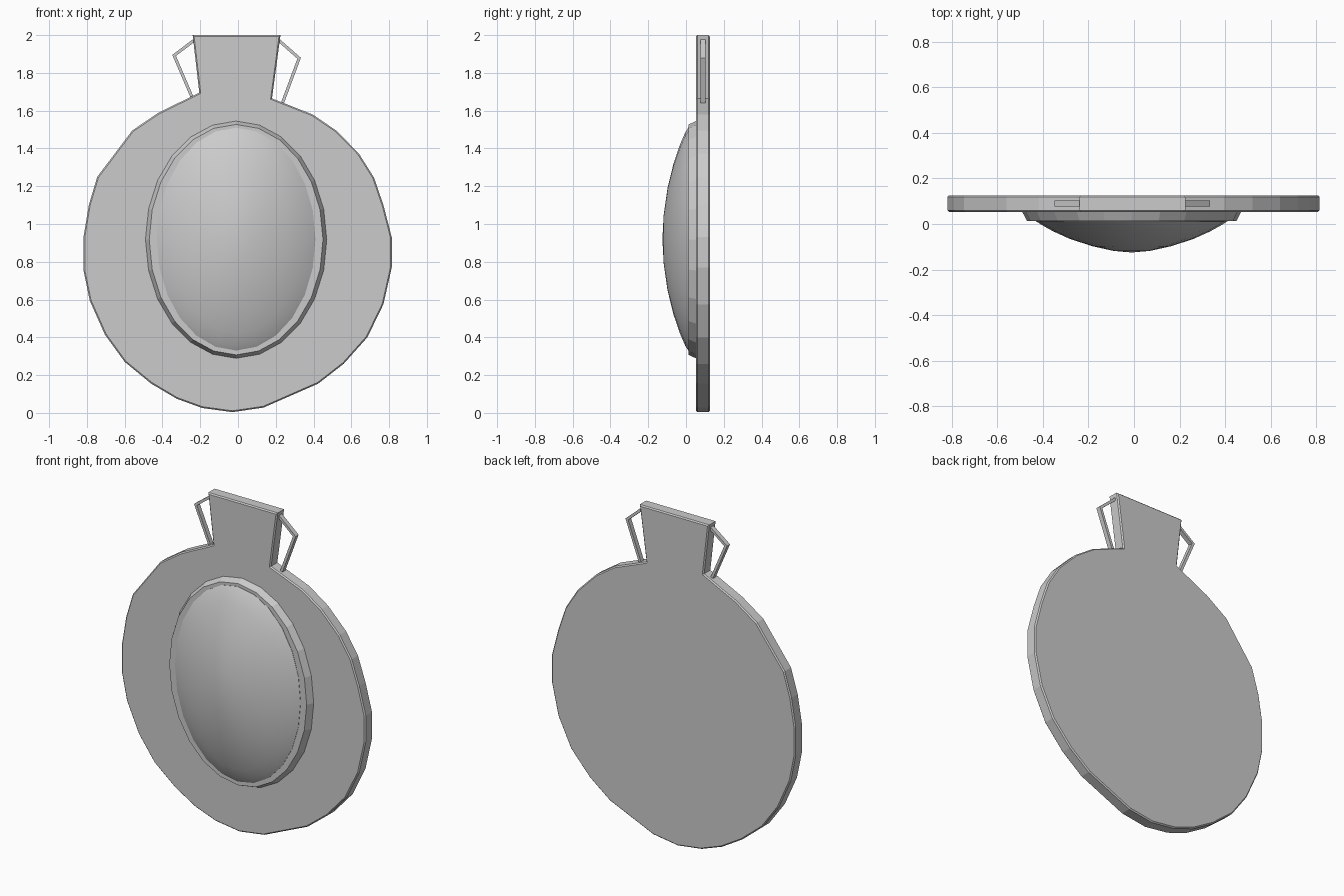
import bpy, bmesh, math
from mathutils import Vector

if "Cube" in bpy.data.objects:
    bpy.data.objects.remove(bpy.data.objects["Cube"])


def finish(name, bm, smooth=None):
    bmesh.ops.recalc_face_normals(bm, faces=bm.faces[:])
    me = bpy.data.meshes.new(name)
    bm.to_mesh(me)
    bm.free()
    ob = bpy.data.objects.new(name, me)
    bpy.context.collection.objects.link(ob)
    if smooth:
        bpy.ops.object.select_all(action='DESELECT')
        ob.select_set(True)
        bpy.context.view_layer.objects.active = ob
        bpy.ops.object.shade_smooth_by_angle(angle=math.radians(smooth))
    return ob


def slab(name, outline, y0, y1, bevel=0.0):
    """Extrude an (x, z) outline from y0 to y1, optionally chamfering both rims."""
    bm = bmesh.new()
    front = bm.faces.new([bm.verts.new((x, y0, z)) for x, z in outline])
    ext = bmesh.ops.extrude_face_region(bm, geom=[front], use_keep_orig=True)
    for v in ext['geom']:
        if isinstance(v, bmesh.types.BMVert):
            v.co.y = y1
    bmesh.ops.recalc_face_normals(bm, faces=bm.faces[:])
    if bevel:
        rims = [e for e in bm.edges if abs(e.verts[0].co.y - e.verts[1].co.y) < 1e-5]
        bmesh.ops.bevel(bm, geom=rims, offset=bevel, segments=1, affect='EDGES')
    return finish(name, bm)


def oval_loft(name, rings, sides, cx, cz, smooth, tip=None):
    """Stack oval rings given as (half width, half height, y); ends are capped."""
    bm = bmesh.new()
    loops = []
    for a, b, y in rings:
        loops.append([bm.verts.new((cx + a * math.sin(2 * math.pi * i / sides), y,
                                    cz + b * math.cos(2 * math.pi * i / sides)))
                      for i in range(sides)])
    for p, q in zip(loops, loops[1:]):
        for i in range(sides):
            j = (i + 1) % sides
            bm.faces.new((p[i], p[j], q[j], q[i]))
    bm.faces.new(loops[0])
    if tip is None:
        bm.faces.new(loops[-1])
    else:
        t = bm.verts.new((cx, tip, cz))
        for i in range(sides):
            bm.faces.new((loops[-1][i], loops[-1][(i + 1) % sides], t))
    return finish(name, bm, smooth)


# Flat hand-cut body plate with its flared neck
body = [(0.225, 2.0), (0.18, 1.665), (0.395, 1.58), (0.52, 1.495), (0.64, 1.373),
        (0.72, 1.246), (0.77, 1.10), (0.814, 0.93), (0.814, 0.77), (0.77, 0.575),
        (0.685, 0.40), (0.56, 0.26), (0.425, 0.155), (0.135, 0.028), (-0.03, 0.004),
        (-0.19, 0.026), (-0.325, 0.075), (-0.46, 0.155), (-0.60, 0.27), (-0.705, 0.415),
        (-0.785, 0.595), (-0.818, 0.755), (-0.818, 0.93), (-0.79, 1.10), (-0.745, 1.25),
        (-0.56, 1.495), (-0.42, 1.59), (-0.205, 1.695), (-0.24, 2.0)]
slab("body_plate", body, 0.053, 0.126, 0.007)

# Raised oval rim on the front
oval_loft("oval_rim", [(0.48, 0.628, 0.06), (0.48, 0.628, 0.053), (0.46, 0.61, 0.014)],
          24, -0.01, 0.917, None)

# Smooth domed centre
oval_loft("dome", [(0.42, 0.59, 0.03), (0.42, 0.59, 0.012), (0.395, 0.565, -0.004),
                   (0.345, 0.50, -0.032), (0.27, 0.40, -0.066), (0.17, 0.27, -0.098),
                   (0.08, 0.13, -0.118)], 24, -0.01, 0.92, 50, tip=-0.125)


# Bent-strip handles on both sides of the neck
def handle(name, path, width=0.016):
    pts = [Vector(p) for p in path]
    d1, d2 = (pts[1] - pts[0]).normalized(), (pts[2] - pts[1]).normalized()
    side = 1 if pts[1].x > 0 else -1
    n1, n2 = Vector((-d1.y, d1.x)) * -side, Vector((-d2.y, d2.x)) * -side
    mid = (n1 + n2) / (1 + n1.dot(n2))
    inner = [pts[2] + n2 * width, pts[1] + mid * width, pts[0] + n1 * width]
    slab(name, [tuple(p) for p in pts + inner], 0.076, 0.104)


handle("handle_left", [(-0.225, 1.988), (-0.348, 1.895), (-0.248, 1.662)])
handle("handle_right", [(0.21, 1.988), (0.333, 1.88), (0.24, 1.63)])
